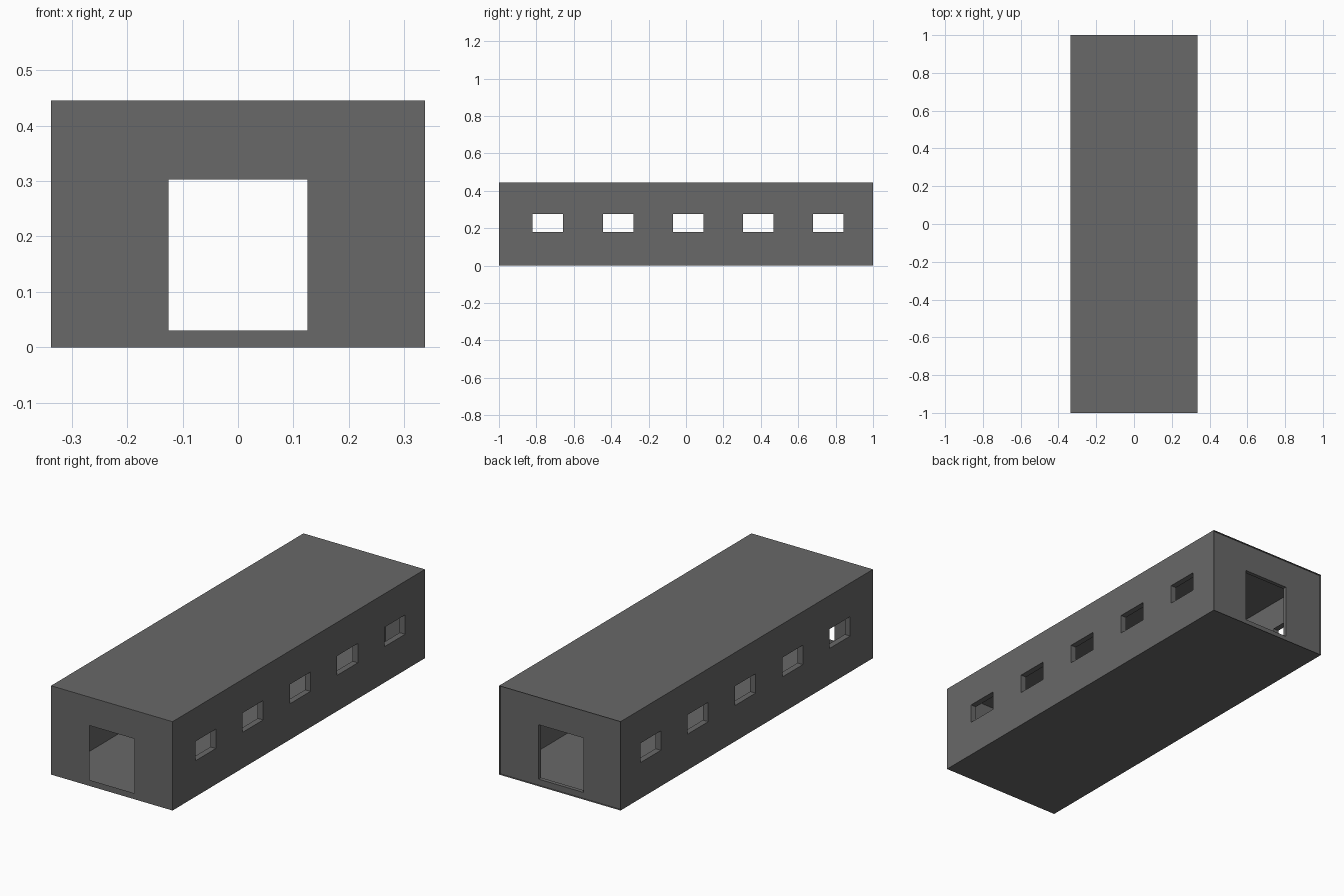
import bpy, bmesh
from mathutils import Vector

if "Cube" in bpy.data.objects:
    bpy.data.objects.remove(bpy.data.objects["Cube"])

W, L, H, T = 0.337, 1.0, 0.4455, 0.03
BACK = 0.99

mat = bpy.data.materials.new("dark_grey")
mat.diffuse_color = (0.138, 0.138, 0.138, 1)
mat.use_nodes = True
mat.node_tree.nodes["Principled BSDF"].inputs["Base Color"].default_value = mat.diffuse_color


def make(name, quads):
    bm = bmesh.new()
    for q in quads:
        bm.faces.new([bm.verts.new(p) for p in q])
    bmesh.ops.remove_doubles(bm, verts=bm.verts, dist=1e-5)
    me = bpy.data.meshes.new(name)
    bm.to_mesh(me)
    bm.free()
    me.materials.append(mat)
    ob = bpy.data.objects.new(name, me)
    bpy.context.collection.objects.link(ob)
    return ob


def wall(name, half, holes, z0, z1, place, reveal=0.0, flip=False):
    """Thin wall with a row of rectangular holes; place(u, z, depth) gives the point."""
    us = [-half] + [u for h in holes for u in h] + [half]
    zs = [0, z0, z1, H]
    quads = []
    for i in range(len(us) - 1):
        for j in range(3):
            if i % 2 and j == 1:
                continue
            a, b, c, d = us[i], us[i + 1], zs[j], zs[j + 1]
            quads.append([place(*p, 0) for p in ((a, c), (b, c), (b, d), (a, d))])
    # reveals lining each opening
    if reveal:
        for a, b in holes:
            ring = [(a, z0), (b, z0), (b, z1), (a, z1)]
            for k in range(4):
                p, q = ring[k], ring[(k + 1) % 4]
                quads.append([place(*p, 0), place(*p, reveal),
                              place(*q, reveal), place(*q, 0)])
    if flip:
        quads = [q[::-1] for q in quads]
    return make(name, [[Vector(p) for p in q] for q in quads])


# long side walls with five windows each
windows = [(-0.82 + 0.375 * i, -0.657 + 0.375 * i) for i in range(5)]
wall("right_wall", L, windows, 0.18, 0.277, lambda u, z, d: (W - d, u, z), T)
wall("left_wall", L, windows, 0.18, 0.277, lambda u, z, d: (-W + d, u, z), T, True)

# end walls with doorways; the back one is slightly recessed and has a lined doorway
door = [(-0.125, 0.125)]
wall("front_wall", W, door, 0.03, 0.303, lambda u, z, d: (u, -L, z))
wall("back_wall", W, door, 0.03, 0.303, lambda u, z, d: (u, BACK - d, z), 0.02, True)

# floor and roof
corners = [(-W, -L), (W, -L), (W, L), (-W, L)]
make("floor", [[Vector((x, y, 0)) for x, y in corners[::-1]]])
make("roof", [[Vector((x, y, H)) for x, y in corners]])
